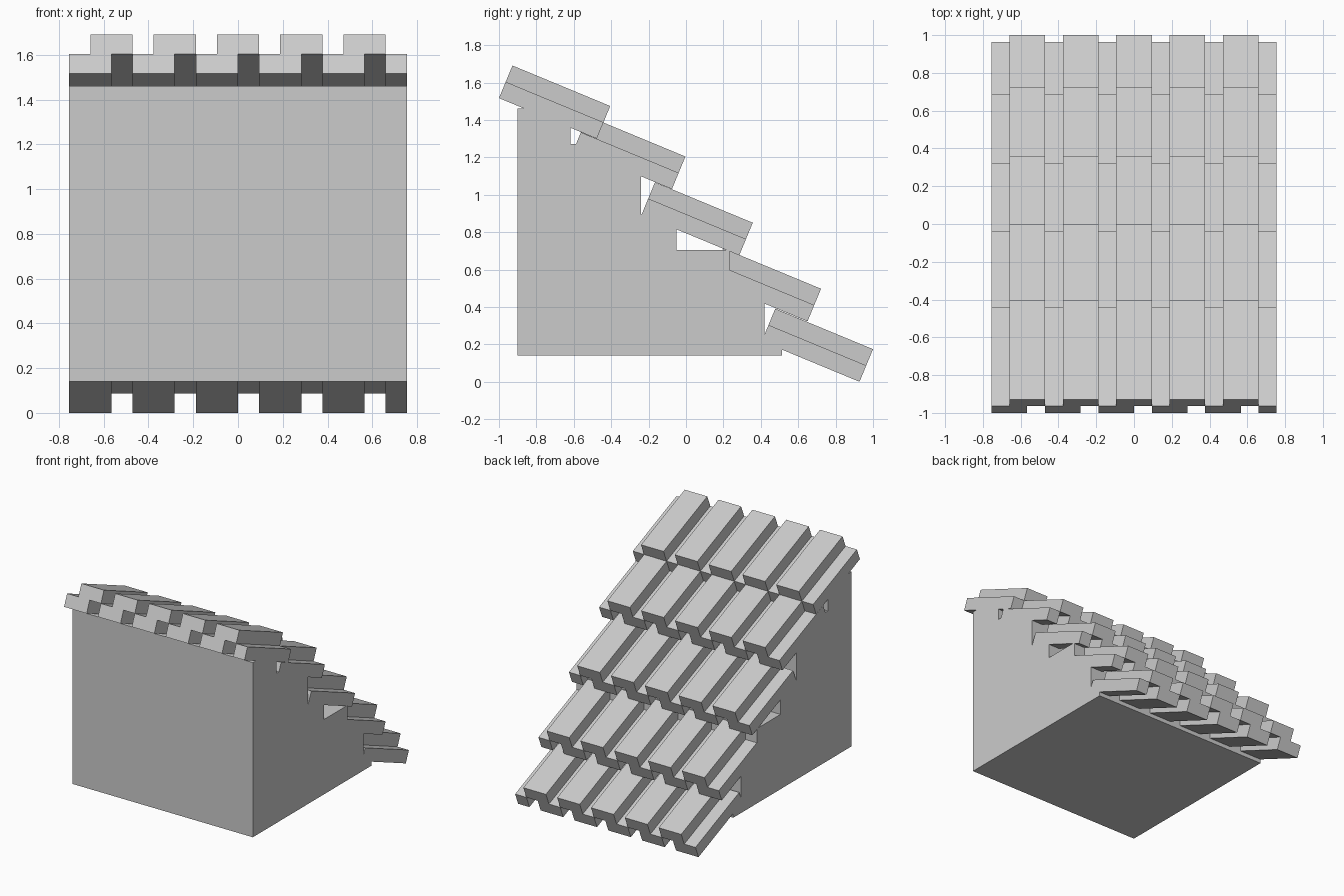
import bpy, bmesh, math
from mathutils import Vector

cube = bpy.data.objects.get("Cube")
if cube:
    bpy.data.objects.remove(cube, do_unlink=True)

U = 0.0943                      # building module
PITCH = math.radians(22.5)

stone = bpy.data.materials.new("light_grey")
stone.use_nodes = True
stone.diffuse_color = (0.6, 0.6, 0.6, 1)
stone.node_tree.nodes["Principled BSDF"].inputs["Base Color"].default_value = (0.6, 0.6, 0.6, 1)


def extrude_profiles(name, profiles, direction):
    """Prisms swept from closed outlines along one direction."""
    bm = bmesh.new()
    for outline in profiles:
        face = bm.faces.new([bm.verts.new(p) for p in outline])
        ext = bmesh.ops.extrude_face_region(bm, geom=[face], use_keep_orig=True)
        moved = [g for g in ext["geom"] if isinstance(g, bmesh.types.BMVert)]
        bmesh.ops.translate(bm, verts=moved, vec=Vector(direction))
    bmesh.ops.recalc_face_normals(bm, faces=bm.faces)
    mesh = bpy.data.meshes.new(name)
    bm.to_mesh(mesh)
    bm.free()
    mesh.materials.append(stone)
    obj = bpy.data.objects.new(name, mesh)
    bpy.context.collection.objects.link(obj)
    return obj


# Stepped core under the tiles: each step is (back edge, height) in modules
BACK, BASE = -0.9, 0.14
steps = [(3, 14), (5, 12), (7, 11), (9, 8), (12, 6), (14, 4), (15, 1)]
outline = [(0, 0)]
last = 0
for edge, height in steps:
    outline += [(last, height), (edge, height)]
    last = edge
outline.append((last, 0))
core = [(-8 * U, BACK + y * U, BASE + z * U) for y, z in outline]
extrude_profiles("stepped_core", [core], (16 * U, 0, 0))

# Tile cross-section: low pan joined to a raised ridge, repeated across the width
s_shape = [(0, 0), (2, 0), (2, 1), (3, 1), (3, 2), (1, 2), (1, 1), (0, 1)]
end_pan = [(15, 0), (16, 0), (16, 1), (15, 1)]
sections = [[(x + 3 * i, z) for x, z in s_shape] for i in range(5)] + [end_pan]
tile_profiles = [[((x - 8) * U, 0, z * U) for x, z in s] for s in sections]

# Overlapping tile rows, from the ridge down to the eave
rows = [(-1.0, 1.517), (-0.598, 1.247), (-0.238, 0.893), (0.127, 0.54), (0.405, 0.217)]
for i, (y, z) in enumerate(rows):
    row = extrude_profiles(f"tile_row_{i + 1}", tile_profiles, (0, 6 * U, 0))
    row.location = (0, y, z)
    row.rotation_euler.x = -PITCH
